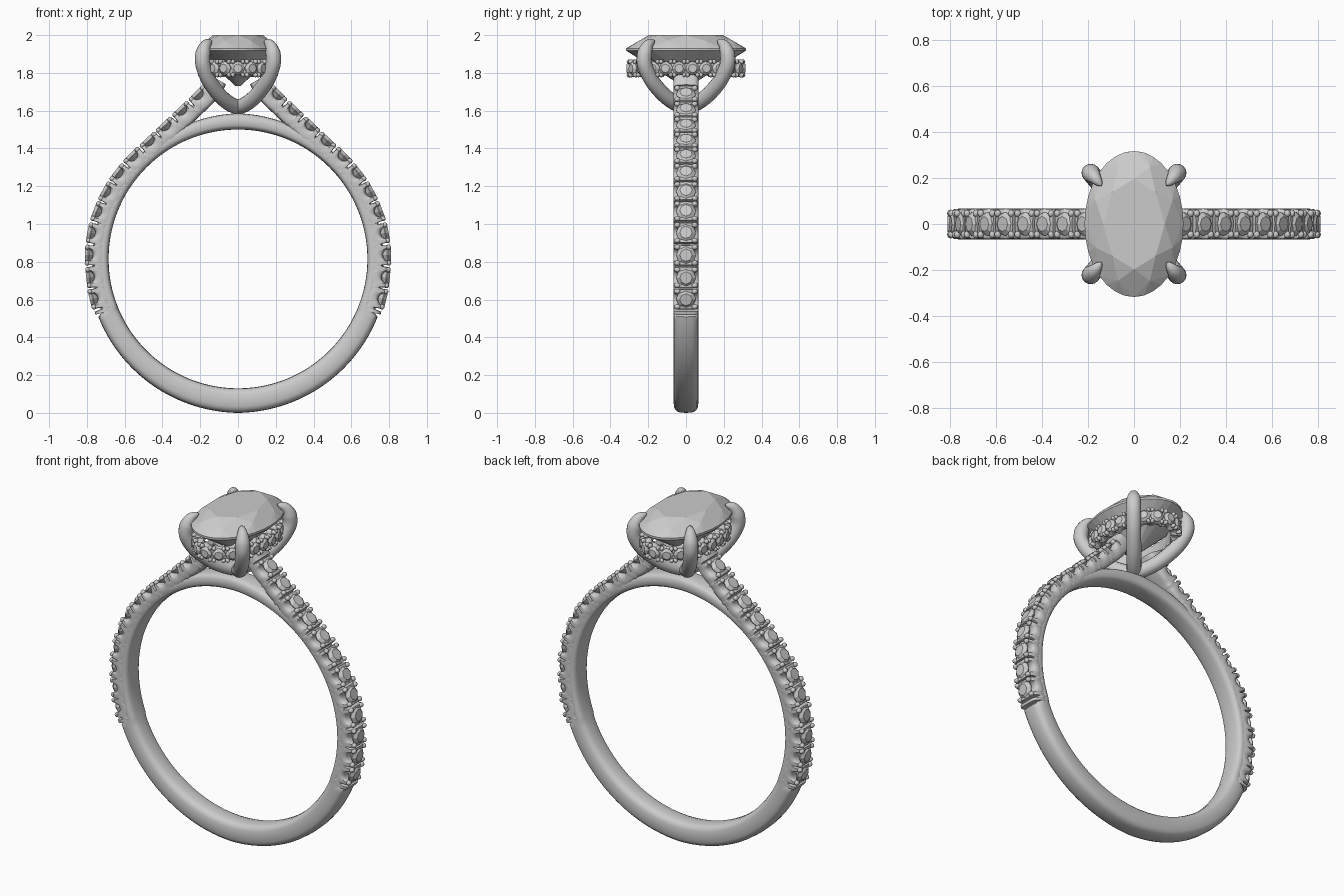
import bpy, bmesh, math
from mathutils import Vector, Matrix

if "Cube" in bpy.data.objects:
    bpy.data.objects.remove(bpy.data.objects["Cube"], do_unlink=True)

silver = bpy.data.materials.new("silver_grey")
silver.use_nodes = True
silver.diffuse_color = (0.6, 0.6, 0.6, 1)
silver.node_tree.nodes["Principled BSDF"].inputs["Base Color"].default_value = (0.6, 0.6, 0.6, 1)

CENTRE = Vector((0, 0, 0.815))
Y, Z = Vector((0, 1, 0)), Vector((0, 0, 1))


def finish(bm, name, smooth):
    bmesh.ops.recalc_face_normals(bm, faces=bm.faces)
    mesh = bpy.data.meshes.new(name)
    bm.to_mesh(mesh)
    bm.free()
    mesh.materials.append(silver)
    ob = bpy.data.objects.new(name, mesh)
    bpy.context.collection.objects.link(ob)
    if smooth:
        bpy.ops.object.select_all(action='DESELECT')
        ob.select_set(True)
        bpy.context.view_layer.objects.active = ob
        bpy.ops.object.shade_smooth_by_angle(angle=math.radians(40))
    return ob


def sweep(bm, stations, closed, power=2.0, n=20):
    """Skin superelliptic sections given as (centre, half axis, half axis)."""
    def bend(v):
        return math.copysign(abs(v) ** (2 / power), v)
    rings = []
    for c, a, b in stations:
        angles = [math.tau * i / n for i in range(n)]
        rings.append([bm.verts.new(c + a * bend(math.cos(t)) + b * bend(math.sin(t))) for t in angles])
    for k in range(len(rings) if closed else len(rings) - 1):
        p, q = rings[k], rings[(k + 1) % len(rings)]
        for i in range(n):
            j = (i + 1) % n
            bm.faces.new((p[i], p[j], q[j], q[i]))
    if not closed:
        bm.faces.new(rings[0])
        bm.faces.new(rings[-1])


def spline(points, step):
    """Smooth path through the points: list of (position, tangent) at even spacing."""
    pts = [Vector(p) for p in points]
    pts = [2 * pts[0] - pts[1]] + pts + [2 * pts[-1] - pts[-2]]
    dense = []
    for a, b, c, d in zip(pts, pts[1:], pts[2:], pts[3:]):
        for i in range(60):
            t = i / 60
            dense.append(0.5 * (2 * b + (c - a) * t + (2 * a - 5 * b + 4 * c - d) * t * t
                                + (3 * b - a - 3 * c + d) * t ** 3))
    dense.append(pts[-2])
    out, travelled, target = [], 0.0, 0.0
    for p, q in zip(dense, dense[1:]):
        length = (q - p).length
        while target <= travelled + length:
            out.append((p.lerp(q, (target - travelled) / length), (q - p).normalized()))
            target += step
        travelled += length
    return out


def frame(pos, along, out):
    side = out.cross(along)
    return Matrix.Translation(pos) @ Matrix((along, side, out)).transposed().to_4x4()


def gem(bm, matrix, size, crown, pavilion, girdle, fine):
    """Faceted brilliant built as a convex hull; size is the two girdle radii."""
    layers = [(0.62, crown, 8, 0), (1, 0, fine, 0), (1, -girdle, fine, 0), (0.06, -pavilion, 8, 0)]
    if fine > 8:
        layers += [(0.84, crown * 0.58, 8, 0.5), (0.6, -pavilion * 0.48, 8, 0.5)]
    verts = []
    for r, z, n, shift in layers:
        for i in range(n):
            t = math.tau * (i + shift) / n
            verts.append(bm.verts.new(matrix @ Vector((r * size[0] * math.cos(t), r * size[1] * math.sin(t), z))))
    bmesh.ops.convex_hull(bm, input=verts)


def bead(bm, matrix, size):
    bmesh.ops.create_uvsphere(bm, u_segments=12, v_segments=8, radius=1,
                              matrix=matrix @ Matrix.Diagonal((*size, 1)))


def scallop(d, pitch, half, depth, slit):
    """Depth of the cut at distance d from a stone centre."""
    d = abs(d)
    if d < half:
        return depth * math.sqrt(1 - (d / half) ** 2)
    return depth if d > pitch / 2 - slit else 0.0


# Plain hoop, thinner where the set shoulders cover it
bm = bmesh.new()
stations = []
for i in range(192):
    t = math.tau * i / 192
    h = math.degrees(math.asin(math.sin(t)))
    if h < -21:
        thick = 0.115 + 0.015 * (-21 - h) / 69
    else:
        thick = 0.066 + 0.02 * max(0, h - 45) / 45
    d = Vector((math.cos(t), 0, math.sin(t)))
    stations.append((CENTRE + d * (0.685 + thick / 2), d * thick / 2, Y * 0.066))
sweep(bm, stations, True, 3.2)
finish(bm, "band", True)

# Shoulders with scalloped seats, stones and beads, one on each side
EDGE = [(0.755, 0.52), (0.787, 0.65), (0.802, 0.82), (0.79, 0.95), (0.757, 1.07), (0.69, 1.21),
        (0.587, 1.345), (0.466, 1.46), (0.286, 1.63), (0.185, 1.73), (0.15, 1.79)]
PITCH, FIRST, STEP = 0.119, 0.083, 0.004
path = spline([(x, 0, z) for x, z in EDGE], STEP)
for sign, label in ((1, "left"), (-1, "right")):
    mirror = Matrix.Diagonal((sign, 1, 1, 1))
    metal, stones, beads = bmesh.new(), bmesh.new(), bmesh.new()
    stations = []
    for i, (p, along) in enumerate(path):
        out = along.cross(Y) * -1
        if out.dot(p - CENTRE) < 0:
            out = -out
        k = min(11, max(0, round((i * STEP - FIRST) / PITCH)))
        cut = scallop(i * STEP - FIRST - k * PITCH, PITCH, 0.033, 0.034, 0.005)
        if i * STEP > FIRST + 11.5 * PITCH or i * STEP < FIRST - PITCH / 2 - 0.006:
            cut = 0
        top, low = p - out * cut, p - out * 0.1
        stations.append((mirror @ ((top + low) / 2), mirror.to_3x3() @ ((top - low) / 2), Y * 0.067))
    sweep(metal, stations, False, 4.0)
    for k in range(12):
        s = FIRST + k * PITCH
        p, along = path[min(len(path) - 1, round(s / STEP))]
        out = Y.cross(along)
        if out.dot(p - CENTRE) < 0:
            out = -out
        m = mirror @ frame(p - out * 0.008, along, out)
        gem(stones, m, (0.053, 0.053), 0.016, 0.045, 0.004, 8)
        for a in (-1, 1):
            for b in (-1, 1):
                bead(beads, m @ Matrix.Translation((a * 0.042, b * 0.046, 0.003)), (0.014, 0.016, 0.014))
    finish(metal, label + "_shoulder", True)
    finish(stones, label + "_shoulder_stones", False)
    finish(beads, label + "_shoulder_beads", True)

# Crossed claw wires forming the open basket
HALF = [(0, 1.622), (0.075, 1.66), (0.145, 1.745), (0.182, 1.83), (0.187, 1.89), (0.172, 1.945), (0.142, 1.972)]
for sign, label in ((1, "first"), (-1, "second")):
    bm = bmesh.new()
    flat = Vector((1, sign * 1.18, 0))
    side = flat.cross(Z).normalized()
    pts = [flat * -x + Z * z for x, z in HALF[:0:-1]] + [flat * x + Z * z for x, z in HALF]
    wire = spline(pts, 0.012)
    stations = []
    for i, (p, along) in enumerate(wire):
        end = min(i, len(wire) - 1 - i) * 0.012
        r = 0.04 * math.sqrt(min(1, (end + 0.001) / 0.1))
        stations.append((p, along.cross(side) * r, side * r))
    sweep(bm, stations, False, 2.0, 16)
    finish(bm, label + "_claw_wire", True)

# Hidden halo: scalloped oval rail with outward stones
COUNT, A, B, HZ = 22, 0.19, 0.292, 1.824
oval = spline([(A * math.cos(math.tau * i / 48), B * math.sin(math.tau * i / 48), HZ) for i in range(49)], 0.002)
pitch = len(oval) * 0.002 / COUNT
metal, stones, beads = bmesh.new(), bmesh.new(), bmesh.new()
stations = []
for i, (p, along) in enumerate(oval[::2]):
    out = along.cross(Z)
    d = (i * 0.004 / pitch) % 1 - 0.5
    height = 0.047 - scallop(d * pitch, pitch, 0.026, 0.012, 0.004)
    stations.append((p - out * 0.018, out * 0.022, Z * height))
sweep(metal, stations, True, 4.0, 16)
for k in range(COUNT):
    p, along = oval[int((k + 0.5) * pitch / 0.002) % len(oval)]
    out = along.cross(Z)
    m = frame(p + out * 0.008, along, out)
    gem(stones, m, (0.037, 0.037), 0.014, 0.03, 0.004, 8)
    for a in (-1, 1):
        for b in (-1, 1):
            bead(beads, m @ Matrix.Translation((a * 0.026, b * 0.035, -0.002)), (0.011, 0.013, 0.016))
finish(metal, "halo_rail", True)
finish(stones, "halo_stones", False)
finish(beads, "halo_beads", True)

# Large oval centre stone
bm = bmesh.new()
gem(bm, Matrix.Translation((0, 0, 1.93)), (0.215, 0.317), 0.07, 0.2, 0.012, 32)
finish(bm, "centre_stone", False)
